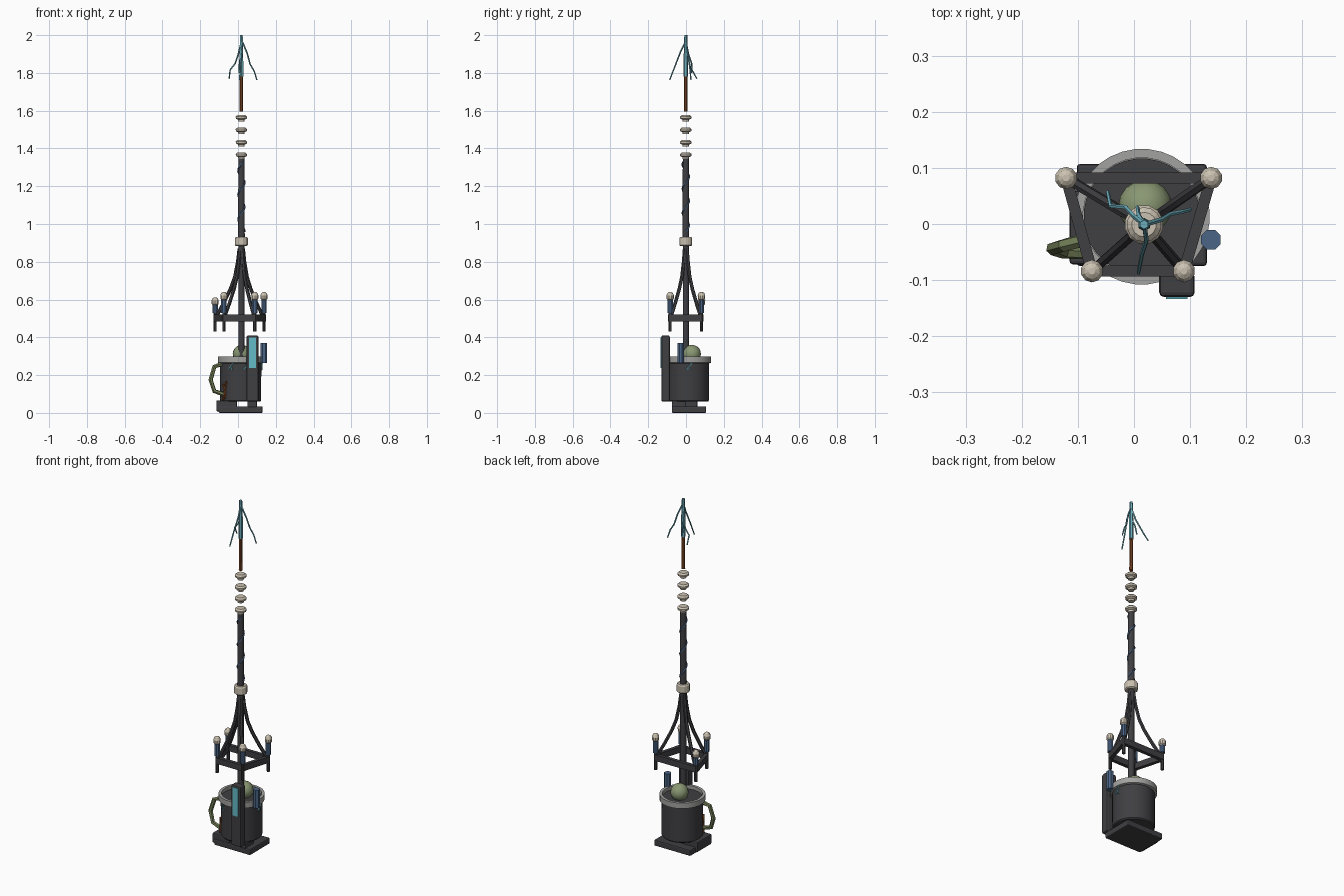
import bpy, bmesh, math
from mathutils import Vector

if "Cube" in bpy.data.objects:
    bpy.data.objects.remove(bpy.data.objects["Cube"])


def mat(name, c):
    m = bpy.data.materials.new(name)
    m.diffuse_color = (*c, 1)
    m.use_nodes = True
    m.node_tree.nodes["Principled BSDF"].inputs["Base Color"].default_value = m.diffuse_color
    return m


DARK = mat("dark metal", (0.050, 0.050, 0.056))
GREY = mat("pale grey", (0.36, 0.36, 0.35))
BEIGE = mat("ceramic beige", (0.60, 0.54, 0.44))
BLUE = mat("dull blue", (0.07, 0.13, 0.24))
CYAN = mat("bright cyan", (0.13, 0.50, 0.58))
TEAL = mat("frost blue", (0.15, 0.42, 0.50))
RUST = mat("rust brown", (0.22, 0.065, 0.018))
GREEN = mat("sage green", (0.25, 0.31, 0.17))
OLIVE = mat("olive handle", (0.16, 0.20, 0.09))

AX, AY = 0.018, -0.001      # mast axis
MX, MY = 0.014, 0.013       # mug centre


def finish(bm, name, m, smooth=False):
    bmesh.ops.recalc_face_normals(bm, faces=bm.faces[:])
    me = bpy.data.meshes.new(name)
    bm.to_mesh(me)
    bm.free()
    me.materials.append(m)
    for p in me.polygons:
        p.use_smooth = smooth
    ob = bpy.data.objects.new(name, me)
    bpy.context.collection.objects.link(ob)
    if smooth:
        bpy.ops.object.select_all(action='DESELECT')
        ob.select_set(True)
        bpy.context.view_layer.objects.active = ob
        bpy.ops.object.shade_smooth_by_angle(angle=math.radians(35))
    return ob


def box(name, lo, hi, m, bevel=0.0):
    bm = bmesh.new()
    bmesh.ops.create_cube(bm, size=1)
    for v in bm.verts:
        v.co = Vector([l + (h - l) * (c + 0.5) for l, h, c in zip(lo, hi, v.co)])
    if bevel:
        bmesh.ops.bevel(bm, geom=bm.edges[:], offset=bevel, segments=2, affect='EDGES', profile=0.5)
    return finish(bm, name, m)


def lathe(name, prof, x, y, m, n=12, smooth=False):
    # closed solid of revolution from (radius, z) points, caps on open ends
    bm = bmesh.new()
    rings = [[bm.verts.new((x + r * math.cos(2 * math.pi * (i + .5) / n),
                            y + r * math.sin(2 * math.pi * (i + .5) / n), z))
              for i in range(n)] for r, z in prof]
    for a, b in zip(rings, rings[1:]):
        for i in range(n):
            bm.faces.new((a[i], a[(i + 1) % n], b[(i + 1) % n], b[i]))
    bm.faces.new(rings[0])
    bm.faces.new(rings[-1])
    return finish(bm, name, m, smooth)


def tube(name, pts, r, m, n=6, r_end=None):
    # swept round bar along a path
    bm = bmesh.new()
    pts = [Vector(p) for p in pts]
    rings, last = [], len(pts) - 1
    side = None
    for k, p in enumerate(pts):
        t = (pts[min(k + 1, last)] - pts[max(k - 1, 0)]).normalized()
        if side is None:
            side = t.orthogonal()
        side = (side - t * side.dot(t)).normalized()
        up = t.cross(side)
        rr = r if r_end is None else r + (r_end - r) * k / last
        rings.append([bm.verts.new(p + rr * (side * math.cos(2 * math.pi * i / n)
                                             + up * math.sin(2 * math.pi * i / n))) for i in range(n)])
    for a, b in zip(rings, rings[1:]):
        for i in range(n):
            bm.faces.new((a[i], a[(i + 1) % n], b[(i + 1) % n], b[i]))
    bm.faces.new(rings[0])
    bm.faces.new(rings[-1])
    return finish(bm, name, m)


def beam(name, a, b, w, z0, z1, m):
    # straight rectangular bar between two plan points
    a, b = Vector((*a, 0)), Vector((*b, 0))
    d = (b - a).normalized()
    s = Vector((-d.y, d.x, 0)) * w / 2
    bm = bmesh.new()
    lo = [bm.verts.new(p + Vector((0, 0, z0))) for p in (a + s, b + s, b - s, a - s)]
    hi = [bm.verts.new(v.co + Vector((0, 0, z1 - z0))) for v in lo]
    bm.faces.new(lo)
    bm.faces.new(hi)
    for i in range(4):
        bm.faces.new((lo[i], lo[(i + 1) % 4], hi[(i + 1) % 4], hi[i]))
    return finish(bm, name, m)


# base plates and blocks
box("base_plate", (-0.102, -0.075, 0.0), (0.13, 0.107, 0.035), DARK, 0.006)
box("base_left_block", (-0.115, -0.072, 0.008), (-0.005, 0.06, 0.066), DARK, 0.006)
box("column_foot", (0.05, -0.075, 0.03), (0.1, 0.0, 0.065), DARK, 0.004)

# mug body, rim and filling
lathe("mug_body", [(0.104, 0.06), (0.109, 0.066), (0.110, 0.27)], MX, MY, DARK, 32, True)
rim = [(0.110, 0.262), (0.121, 0.266), (0.121, 0.298), (0.105, 0.298), (0.105, 0.276)]
lathe("mug_rim", rim, MX, MY, GREY, 32, True)
lathe("mug_filling", [(0.104, 0.265), (0.104, 0.279)], MX, MY, DARK, 32)

# sphere resting in the mug
bm = bmesh.new()
bmesh.ops.create_uvsphere(bm, u_segments=16, v_segments=10, radius=0.048)
bmesh.ops.translate(bm, verts=bm.verts[:], vec=(0.020, 0.031, 0.312))
finish(bm, "mug_sphere", GREEN, True)

# handle
tube("mug_handle", [(-0.088, -0.028, 0.258), (-0.125, -0.038, 0.245), (-0.145, -0.044, 0.175),
                    (-0.125, -0.050, 0.115), (-0.075, -0.052, 0.098)], 0.012, OLIVE, 6)

# front column with glowing plate
box("front_column", (0.045, -0.13, 0.06), (0.108, -0.086, 0.41), DARK, 0.008)
box("column_plate", (0.057, -0.134, 0.237), (0.095, -0.128, 0.40), CYAN)

# side canister
lathe("side_canister", [(0.019, 0.265), (0.019, 0.37)], 0.137, -0.028, BLUE, 8)


def on_mug(deg, z, r=0.112):
    a = math.radians(deg)
    return (MX + r * math.cos(a), MY + r * math.sin(a), z)


# frost cracks and rust streaks on the mug wall
for k, deg in enumerate((243, 285, 2)):
    tube(f"frost_crack_{k}", [on_mug(deg - 8, 0.228), on_mug(deg, 0.245), on_mug(deg + 9, 0.27, 0.116)], 0.004, TEAL, 5)
    tube(f"frost_branch_{k}", [on_mug(deg, 0.245), on_mug(deg + 4, 0.225)], 0.003, TEAL, 5)
tube("rust_streak_0", [on_mug(214, 0.07), on_mug(222, 0.12), on_mug(227, 0.168)], 0.006, RUST, 5)
tube("rust_streak_1", [on_mug(222, 0.12), on_mug(214, 0.15)], 0.005, RUST, 5)
tube("rust_streak_2", [on_mug(224, 0.075), on_mug(222, 0.12)], 0.005, RUST, 5)

# mast, collar and spiral cable
lathe("lower_mast", [(0.0165, 0.27), (0.0165, 0.89)], AX, AY, DARK, 12, True)
lathe("upper_mast", [(0.0185, 0.92), (0.0165, 1.35)], AX, AY, DARK, 12, True)
lathe("mast_collar", [(0.030, 0.883), (0.035, 0.888), (0.035, 0.925), (0.030, 0.932)], AX, AY, BEIGE, 12)
helix = [(AX + 0.0175 * math.cos(t * 0.5), AY + 0.0175 * math.sin(t * 0.5), 0.96 + 0.37 * t / 36)
         for t in range(37)]
tube("spiral_cable", helix, 0.005, BLUE, 5)

# trapezoid frame, corner posts and flared legs
corners = [(-0.121, 0.082, -0.028), (0.1375, 0.082, 0), (0.089, -0.084, 0), (-0.075, -0.084, 0)]
for k, (x, y, dz) in enumerate(corners):
    nx, ny, _ = corners[(k + 1) % 4]
    beam(f"frame_beam_{k}", (x, y), (nx, ny), 0.020, 0.485, 0.52, DARK)
    lathe(f"corner_post_{k}", [(0.009, 0.43), (0.009, 0.54)], x, y, DARK, 8)
    lathe(f"corner_tube_{k}", [(0.015, 0.53), (0.015, 0.598 + dz)], x, y, BLUE, 8)
    prof = [(0.012, 0.596), (0.019, 0.604), (0.020, 0.622), (0.014, 0.635), (0.006, 0.640)]
    lathe(f"corner_knob_{k}", [(r, z + dz) for r, z in prof], x, y, BEIGE, 10)
    path = [(AX + (x - AX) * f, AY + (y - AY) * f, z)
            for f, z in ((0.08, 0.87), (0.14, 0.80), (0.25, 0.72), (0.42, 0.655), (0.68, 0.58), (0.97, 0.505))]
    tube(f"flared_leg_{k}", path, 0.0095, DARK, 6)

# stacked insulators
for k, z in enumerate((1.364, 1.430, 1.496, 1.562)):
    prof = [(0.016, -0.020), (0.018, -0.010), (0.030, -0.004), (0.031, 0.006), (0.022, 0.014)]
    lathe(f"insulator_{k}", [(r, z + h) for r, h in prof], AX, AY, BEIGE, 14)

# rusty rod and frosted tip
lathe("rust_rod", [(0.0105, 1.595), (0.0095, 1.79)], AX, AY, RUST, 8)
lathe("frost_tip", [(0.012, 1.78), (0.011, 1.90), (0.008, 2.0)], AX, AY, TEAL, 6)
branches = [
    [(AX, AY, 1.975), (0.048, 0.008, 1.905), (0.064, 0.018, 1.845), (0.085, 0.022, 1.81), (0.10, 0.026, 1.762)],
    [(AX, AY, 1.965), (0.0, 0.014, 1.895), (-0.015, 0.030, 1.85), (-0.042, 0.032, 1.815), (-0.047, 0.057, 1.77)],
    [(AX, AY, 1.97), (0.022, -0.030, 1.91), (0.014, -0.055, 1.845), (0.008, -0.087, 1.762)],
    [(AX, AY, 1.90), (0.008, 0.016, 1.86), (0.006, 0.030, 1.80)],
]
for k, pts in enumerate(branches):
    tube(f"frost_twig_{k}", pts, 0.0048, TEAL, 5, 0.0035)
